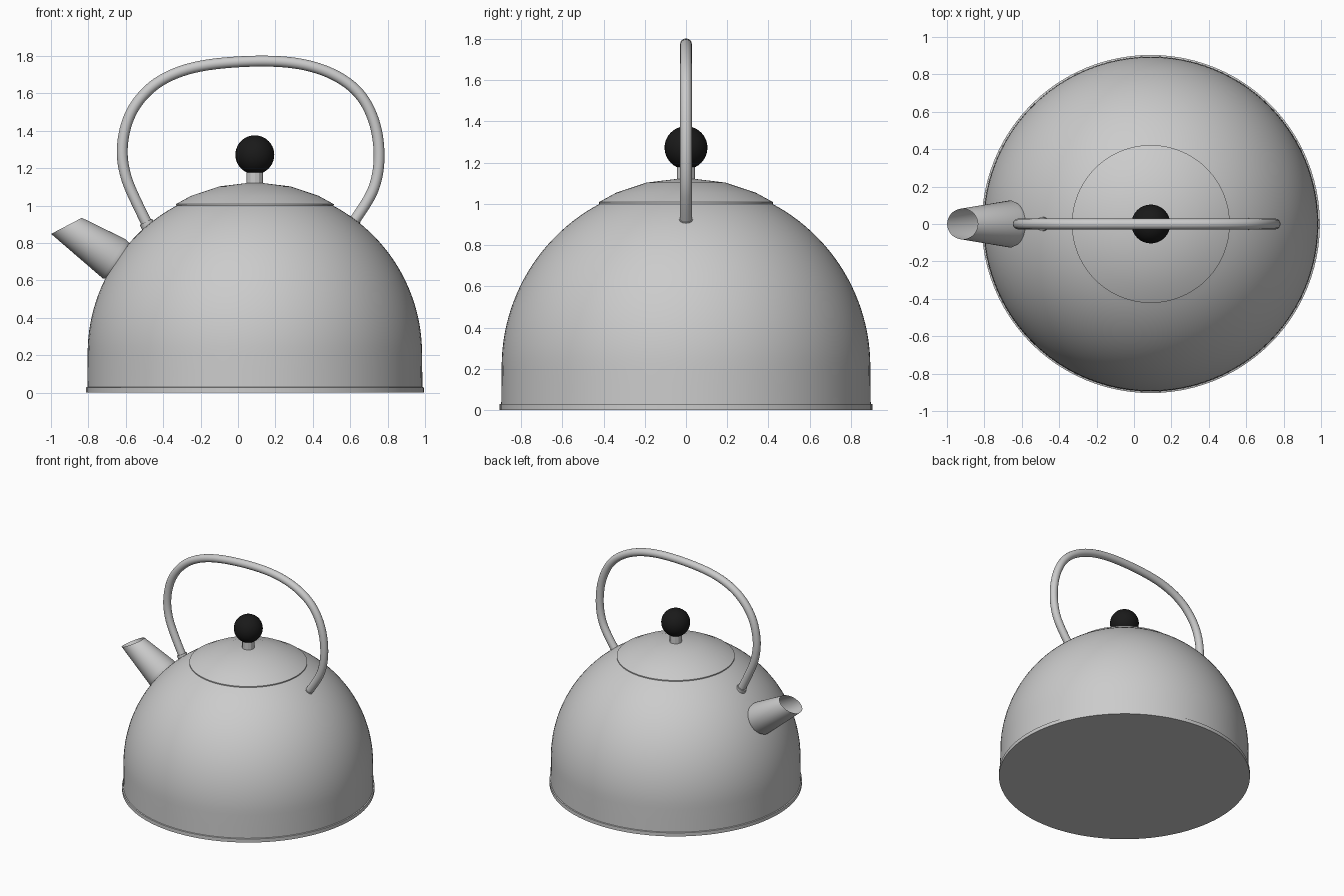
import bpy, math
from mathutils import Vector

if "Cube" in bpy.data.objects:
    bpy.data.objects.remove(bpy.data.objects["Cube"])

CX = 0.09  # axis of the body


def finish(ob, angle=40):
    bpy.ops.object.select_all(action='DESELECT')
    ob.select_set(True)
    bpy.context.view_layer.objects.active = ob
    bpy.ops.object.mode_set(mode='EDIT')
    bpy.ops.mesh.select_all(action='SELECT')
    bpy.ops.mesh.normals_make_consistent(inside=False)
    bpy.ops.object.mode_set(mode='OBJECT')
    bpy.ops.object.shade_smooth_by_angle(angle=math.radians(angle))
    return ob


def loft(name, rings, cap_start=False, cap_end=False, angle=40):
    n = len(rings[0])
    verts = [v for r in rings for v in r]
    faces = [(i * n + j, i * n + (j + 1) % n, (i + 1) * n + (j + 1) % n, (i + 1) * n + j)
             for i in range(len(rings) - 1) for j in range(n)]
    if cap_start:
        faces.append(tuple(reversed(range(n))))
    if cap_end:
        faces.append(tuple(range(len(verts) - n, len(verts))))
    me = bpy.data.meshes.new(name)
    me.from_pydata(verts, [], faces)
    ob = bpy.data.objects.new(name, me)
    bpy.context.collection.objects.link(ob)
    return finish(ob, angle)


def lathe(name, profile, n=96, **kw):
    rings = [[(CX + r * math.cos(2 * math.pi * j / n), r * math.sin(2 * math.pi * j / n), z)
              for j in range(n)] for r, z in profile]
    return loft(name, rings, **kw)


def ellipse(center, axis, half_y, n=48):
    c, a = Vector(center), Vector(axis)
    return [c + a * math.cos(2 * math.pi * j / n) + Vector((0, half_y * math.sin(2 * math.pi * j / n), 0))
            for j in range(n)]


def tube(name, pts, radius, kind='NURBS'):
    cu = bpy.data.curves.new(name, 'CURVE')
    cu.dimensions = '3D'
    cu.bevel_depth = radius
    cu.bevel_resolution = 6
    cu.use_fill_caps = True
    cu.resolution_u = 6
    sp = cu.splines.new(kind)
    sp.points.add(len(pts) - 1)
    for p, (x, z) in zip(sp.points, pts):
        p.co = (x, 0, z, 1)
    if kind == 'NURBS':
        sp.order_u = 3
        sp.use_endpoint_u = True
    ob = bpy.data.objects.new(name, cu)
    bpy.context.collection.objects.link(ob)
    bpy.ops.object.select_all(action='DESELECT')
    ob.select_set(True)
    bpy.context.view_layer.objects.active = ob
    bpy.ops.object.convert(target='MESH')
    return finish(bpy.context.object)


# body: base rim, near-vertical wall, then a dome up to the lid
R, ZC = 0.894, 0.21
end = math.asin((1.003 - ZC) / R)
dome = [(R * math.cos(end * i / 24), ZC + R * math.sin(end * i / 24)) for i in range(25)]
lathe("body", [(0.904, 0), (0.904, 0.028), (0.896, 0.03), (0.895, 0.12)] + dome, cap_start=True)

# lid with stem and knob
lathe("lid", [(0.40, 1.0), (0.422, 1.0), (0.422, 1.008), (0.34, 1.053), (0.19, 1.103),
              (0.05, 1.12)], cap_end=True)
lathe("knob_stem", [(0.044, 1.10), (0.044, 1.2)], n=12, angle=20, cap_start=True, cap_end=True)
bpy.ops.mesh.primitive_uv_sphere_add(segments=32, ring_count=20, radius=0.104, location=(CX, 0, 1.272))
knob = finish(bpy.context.object)
knob.name = "knob"
black = bpy.data.materials.new("black")
black.diffuse_color = (0.01, 0.01, 0.01, 1)
black.use_nodes = True
black.node_tree.nodes["Principled BSDF"].inputs["Base Color"].default_value = black.diffuse_color
knob.data.materials.append(black)

# open tapered spout
loft("spout", [ellipse((-0.63, 0, 0.70), (0.055, 0, 0.095), 0.11),
               ellipse((-0.662, 0, 0.716), (0.062, 0, 0.104), 0.126),
               ellipse((-0.917, 0, 0.892), (0.082, 0, 0.043), 0.082)])

# bent handle with small collars where it meets the body
path = [(-0.470, 0.87), (-0.55, 1.03), (-0.605, 1.16), (-0.625, 1.30), (-0.595, 1.46),
        (-0.52, 1.585), (-0.40, 1.685), (-0.21, 1.752), (0.09, 1.777), (0.33, 1.765),
        (0.52, 1.705), (0.66, 1.60), (0.738, 1.44), (0.760, 1.26), (0.737, 1.11),
        (0.68, 1.00), (0.605, 0.895)]
tube("handle", path, 0.029)
tube("left_collar", [(-0.465, 0.86), (-0.492, 0.914)], 0.037, 'POLY')
tube("right_collar", [(0.59, 0.875), (0.626, 0.928)], 0.034, 'POLY')
